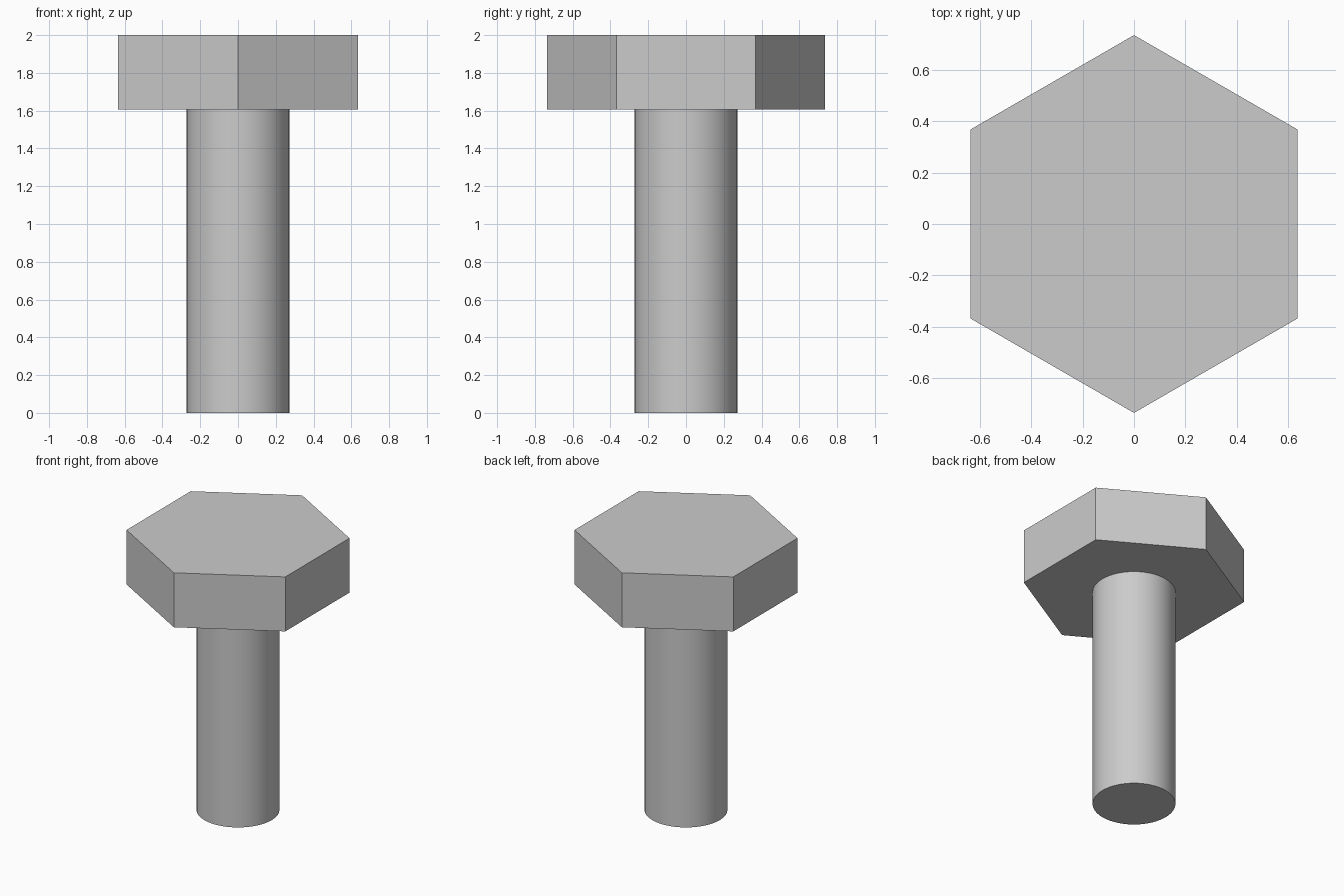
import bpy
import bmesh
from math import sin, cos, tau, radians

cube = bpy.data.objects.get("Cube")
if cube:
    bpy.data.objects.remove(cube, do_unlink=True)

steel = bpy.data.materials.new("grey_steel")
steel.use_nodes = True
colour = (0.6, 0.6, 0.6, 1)
steel.diffuse_color = colour
steel.node_tree.nodes["Principled BSDF"].inputs["Base Color"].default_value = colour


def prism(name, sides, radius, bottom, top, smooth=False):
    """Upright prism with its first corner on the y axis."""
    bm = bmesh.new()
    ring = [bm.verts.new((radius * sin(tau * i / sides), radius * cos(tau * i / sides), bottom))
            for i in range(sides)]
    base = bm.faces.new(ring)
    result = bmesh.ops.extrude_face_region(bm, geom=[base], use_keep_orig=True)
    raised = [v for v in result["geom"] if isinstance(v, bmesh.types.BMVert)]
    bmesh.ops.translate(bm, verts=raised, vec=(0, 0, top - bottom))
    bmesh.ops.recalc_face_normals(bm, faces=bm.faces)
    mesh = bpy.data.meshes.new(name)
    bm.to_mesh(mesh)
    bm.free()
    mesh.materials.append(steel)
    obj = bpy.data.objects.new(name, mesh)
    bpy.context.collection.objects.link(obj)
    if smooth:
        bpy.ops.object.select_all(action='DESELECT')
        obj.select_set(True)
        bpy.context.view_layer.objects.active = obj
        bpy.ops.object.shade_smooth_by_angle(angle=radians(30))
    return obj


# Hexagonal head with sharp flat sides
HEAD_BOTTOM = 1.605
prism("bolt_head", 6, 0.735, HEAD_BOTTOM, 2.0)

# Plain round shaft
prism("bolt_shaft", 64, 0.272, 0.0, HEAD_BOTTOM, smooth=True)
